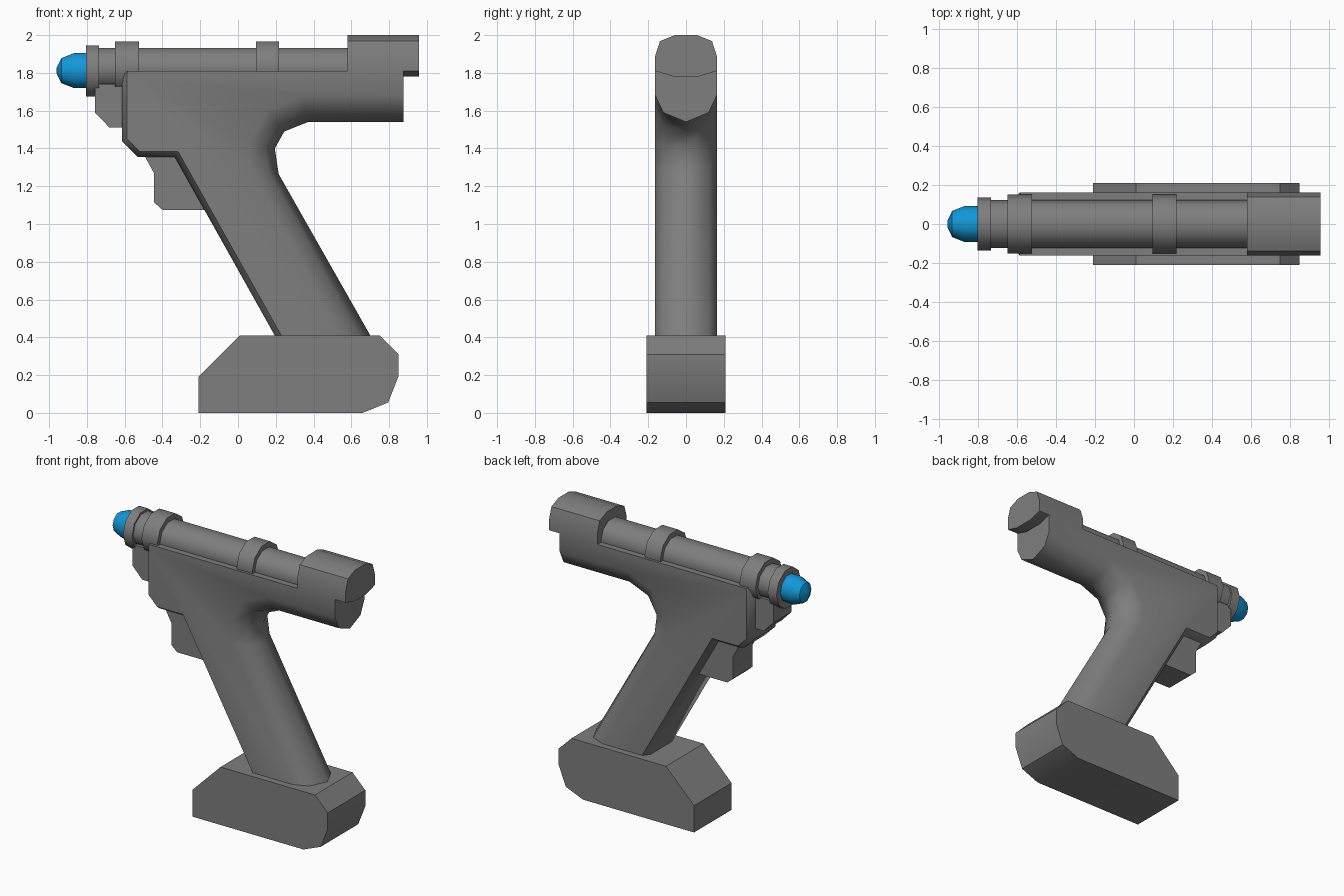
import bpy, bmesh, math

if "Cube" in bpy.data.objects:
    bpy.data.objects.remove(bpy.data.objects["Cube"])


def material(name, rgb):
    m = bpy.data.materials.new(name)
    m.diffuse_color = (*rgb, 1)
    m.use_nodes = True
    m.node_tree.nodes["Principled BSDF"].inputs["Base Color"].default_value = m.diffuse_color
    return m


GREY = material("mid grey", (0.21, 0.21, 0.21))
BLUE = material("bright blue", (0.006, 0.31, 0.68))


def loft(name, rings, mat=GREY, angle=40):
    """Skin equal-length closed rings of 3D points and cap both ends."""
    bm = bmesh.new()
    vs = [[bm.verts.new(p) for p in ring] for ring in rings]
    n = len(vs[0])
    for a, b in zip(vs, vs[1:]):
        for i in range(n):
            j = (i + 1) % n
            bm.faces.new((a[i], a[j], b[j], b[i]))
    bm.faces.new(vs[0])
    bm.faces.new(vs[-1])
    bmesh.ops.recalc_face_normals(bm, faces=bm.faces[:])
    me = bpy.data.meshes.new(name)
    bm.to_mesh(me)
    bm.free()
    me.materials.append(mat)
    ob = bpy.data.objects.new(name, me)
    bpy.context.collection.objects.link(ob)
    bpy.ops.object.select_all(action='DESELECT')
    ob.select_set(True)
    bpy.context.view_layer.objects.active = ob
    bpy.ops.object.shade_smooth_by_angle(angle=math.radians(angle))
    return ob


def plate(name, profile, half):
    """Side profile (x, z) extruded across the width."""
    return loft(name, [[(x, y, z) for x, z in profile] for y in (-half, half)])


def tube(name, stations, zc, ry, hz, mat=GREY, n=10):
    """Flat-topped n-sided tube along x; stations are (x, scale)."""
    rz = hz / math.cos(math.pi / n)
    angs = [2 * math.pi * i / n for i in range(n)]
    return loft(name, [[(x, s * ry * math.cos(a), zc + s * rz * math.sin(a))
                        for a in angs] for x, s in stations], mat)


# battery foot
plate("battery_foot", [(-0.21, 0), (0.66, 0), (0.795, 0.055), (0.85, 0.195),
                       (0.85, 0.31), (0.75, 0.41), (0.01, 0.41), (-0.21, 0.19)], 0.21)

# body and handle: chamfered front edge, rounded back edge
front_outer = [(-0.59, 1.81), (-0.615, 1.78), (-0.615, 1.44), (-0.53, 1.355),
               (-0.335, 1.355), (0.20, 0.40)]
front_inner = [(-0.585, 1.81), (-0.588, 1.78), (-0.588, 1.453), (-0.52, 1.385),
               (-0.318, 1.385), (0.235, 0.40)]
back = [(0.706, 0.40, -1.15, 0), (0.215, 1.265, -1.05, 0.15), (0.195, 1.40, -1, 0.2),
        (0.245, 1.49, -0.65, 0.8), (0.37, 1.54, -0.2, 1), (0.875, 1.54, 0, 1)]


def body_ring(y, front, inset):
    pts = front + [(x + dx * inset, z + dz * inset) for x, z, dx, dz in back]
    return [(x, y, z) for x, z in pts + [(0.875, 1.81)]]


loft("body_and_handle", [body_ring(-0.163, front_inner, 0.14),
                         body_ring(-0.12, front_outer, 0.05),
                         body_ring(0, front_outer, 0),
                         body_ring(0.12, front_outer, 0.05),
                         body_ring(0.163, front_inner, 0.14)], angle=50)

# trigger and block under the muzzle
plate("trigger", [(-0.50, 1.37), (-0.445, 1.27), (-0.445, 1.115), (-0.40, 1.075),
                  (-0.17, 1.075), (-0.30, 1.37)], 0.11)
plate("muzzle_block", [(-0.757, 1.74), (-0.757, 1.59), (-0.68, 1.51),
                       (-0.60, 1.51), (-0.60, 1.74)], 0.10)

# rear motor cap
half = [(0.058, 2.0), (0.138, 1.968), (0.163, 1.89), (0.163, 1.81), (0.07, 1.782)]
cap = half + [(-y, z) for y, z in reversed(half)]
loft("rear_cap", [[(x, y, z) for y, z in cap] for x in (0.58, 0.958)], angle=50)

# barrel, collars and front ring
tube("barrel", [(-0.75, 1), (0.6, 1)], 1.822, 0.124, 0.109)
for name, x0, x1 in (("front_collar", -0.65, -0.525), ("middle_collar", 0.095, 0.218)):
    tube(name, [(x0, 1), (x1, 1)], 1.828, 0.152, 0.138)
tube("muzzle_ring", [(-0.805, 1), (-0.735, 1)], 1.811, 0.137, 0.135)

# blue nozzle
tube("nozzle_tip", [(-0.79, 1), (-0.87, 1), (-0.935, 0.72), (-0.96, 0.17)],
     1.812, 0.093, 0.092, BLUE)
